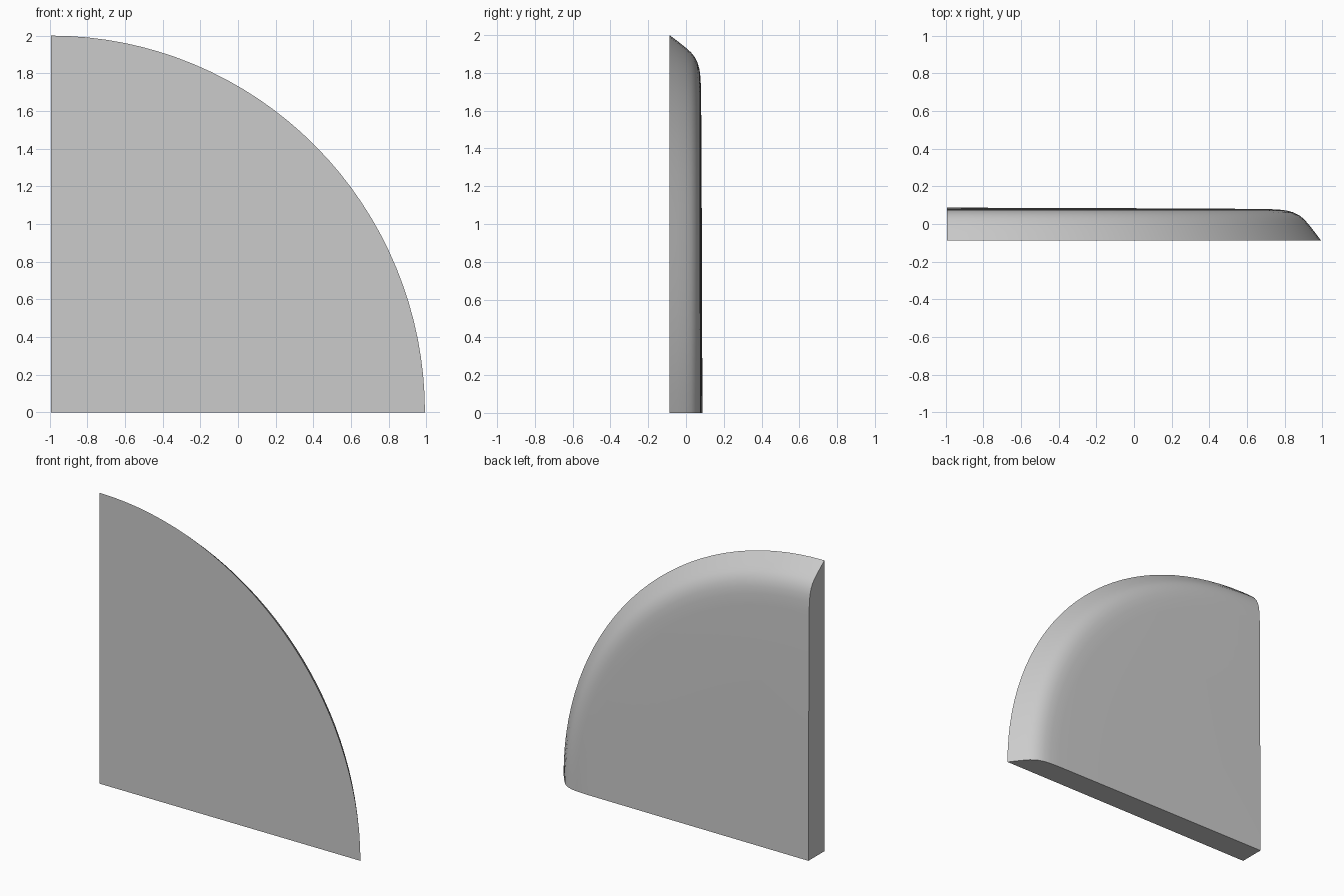
import bpy, bmesh, math

if "Cube" in bpy.data.objects:
    bpy.data.objects.remove(bpy.data.objects["Cube"])

# Radial cross-section (fraction of radius, y), from front rim over the rounded shoulder to the back centre
PROFILE = [(1.0, -0.087), (0.984, -0.045), (0.967, -0.002), (0.954, 0.027),
           (0.942, 0.046), (0.927, 0.061), (0.91, 0.071), (0.887, 0.077),
           (0.85, 0.080), (0.6, 0.083), (0.3, 0.085)]
RX, RZ, SEGMENTS = 1.985, 2.0, 32
X0 = -RX / 2

bm = bmesh.new()
back_centre = bm.verts.new((X0, 0.087, 0))
front_centre = bm.verts.new((X0, -0.087, 0))

# Sweep the cross-section through a quarter turn
rows = []
for i in range(SEGMENTS + 1):
    a = math.pi / 2 * i / SEGMENTS
    rows.append([bm.verts.new((X0 + RX * r * math.cos(a), y, RZ * r * math.sin(a)))
                 for r, y in PROFILE])
for a, b in zip(rows, rows[1:]):
    for j in range(len(PROFILE) - 1):
        bm.faces.new((a[j], b[j], b[j + 1], a[j + 1]))
    bm.faces.new((a[-1], b[-1], back_centre))

# Flat front, bottom and side faces
bm.faces.new([front_centre] + [r[0] for r in rows])
for row in (rows[0], rows[-1]):
    bm.faces.new([front_centre] + row + [back_centre])
bmesh.ops.recalc_face_normals(bm, faces=bm.faces)

mesh = bpy.data.meshes.new("quarter_round_panel")
bm.to_mesh(mesh)
bm.free()
panel = bpy.data.objects.new("quarter_round_panel", mesh)
bpy.context.collection.objects.link(panel)
bpy.context.view_layer.objects.active = panel
panel.select_set(True)
bpy.ops.object.shade_smooth_by_angle(angle=math.radians(35))
